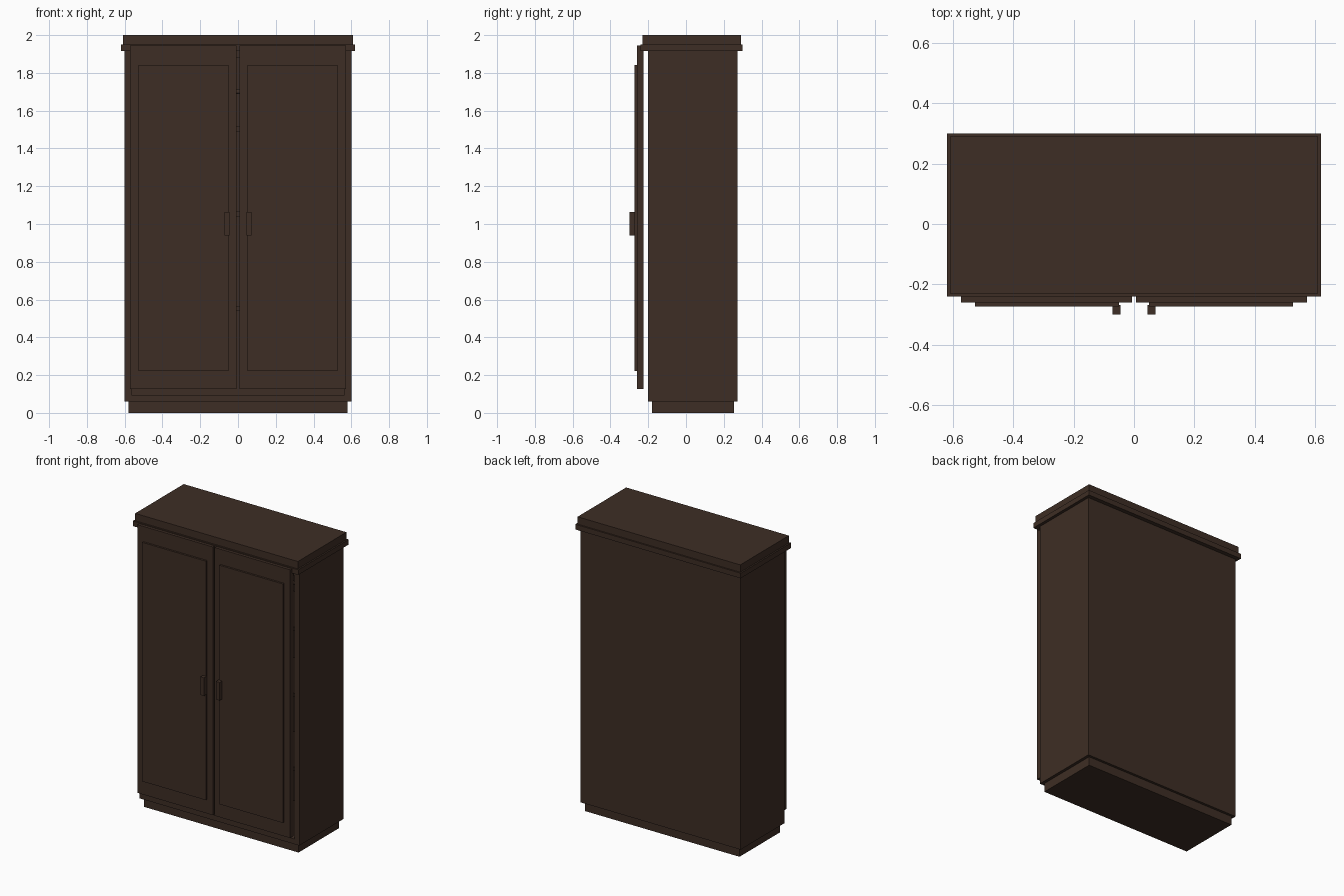
import bpy

# Remove the default cube
cube = bpy.data.objects.get("Cube")
if cube:
    bpy.data.objects.remove(cube, do_unlink=True)

# Single wood colour
wood = bpy.data.materials.new("dark_brown_wood")
wood.use_nodes = True
colour = (0.048, 0.027, 0.018, 1)
wood.diffuse_color = colour
bsdf = wood.node_tree.nodes["Principled BSDF"]
bsdf.inputs["Base Color"].default_value = colour
bsdf.inputs["Roughness"].default_value = 0.7


def finish(obj, name):
    obj.name = obj.data.name = name
    obj.data.materials.append(wood)
    return obj


def box(name, x, y, z):
    """Box spanning the given (low, high) ranges."""
    spans = (x, y, z)
    bpy.ops.mesh.primitive_cube_add(size=1, location=[(a + b) / 2 for a, b in spans])
    obj = bpy.context.object
    obj.scale = [b - a for a, b in spans]
    bpy.ops.object.transform_apply(location=False, rotation=False, scale=True)
    return finish(obj, name)


def centred(name, half, y, z):
    return box(name, (-half, half), y, z)


def pair(name, x, y, z):
    """Mirrored left (+x) and right (-x) boxes."""
    box("left_" + name, x, y, z)
    box("right_" + name, (-x[1], -x[0]), y, z)


# Base and crown mouldings
centred("plinth", 0.58, (-0.18, 0.255), (0, 0.06))
centred("cornice_lower", 0.62, (-0.24, 0.30), (1.915, 1.95))
centred("cornice_upper", 0.61, (-0.23, 0.29), (1.95, 2.0))

# Hollow carcass
pair("side_panel", (0.565, 0.60), (-0.20, 0.255), (0.06, 1.915))
centred("back_panel", 0.60, (0.255, 0.272), (0.06, 1.915))
centred("bottom_board", 0.565, (-0.20, 0.255), (0.06, 0.095))
centred("top_board", 0.565, (-0.20, 0.255), (1.88, 1.915))

# Shelves and hanging rail
for number, height in enumerate((0.54, 1.04, 1.49), 1):
    centred(f"shelf_{number}", 0.565, (-0.17, 0.255), (height, height + 0.025))
bpy.ops.mesh.primitive_cylinder_add(vertices=16, radius=0.012, depth=1.13,
                                    location=(0, 0.03, 1.70), rotation=(0, 1.5708, 0))
finish(bpy.context.object, "hanging_rail")
bpy.ops.object.shade_smooth_by_angle()

# Doors standing just ahead of the carcass, with raised panels and pulls
pair("door", (0.007, 0.573), (-0.26, -0.225), (0.127, 1.945))
pair("door_panel", (0.05, 0.527), (-0.273, -0.26), (0.222, 1.842))
pair("door_handle", (0.045, 0.072), (-0.30, -0.268), (0.94, 1.063))
